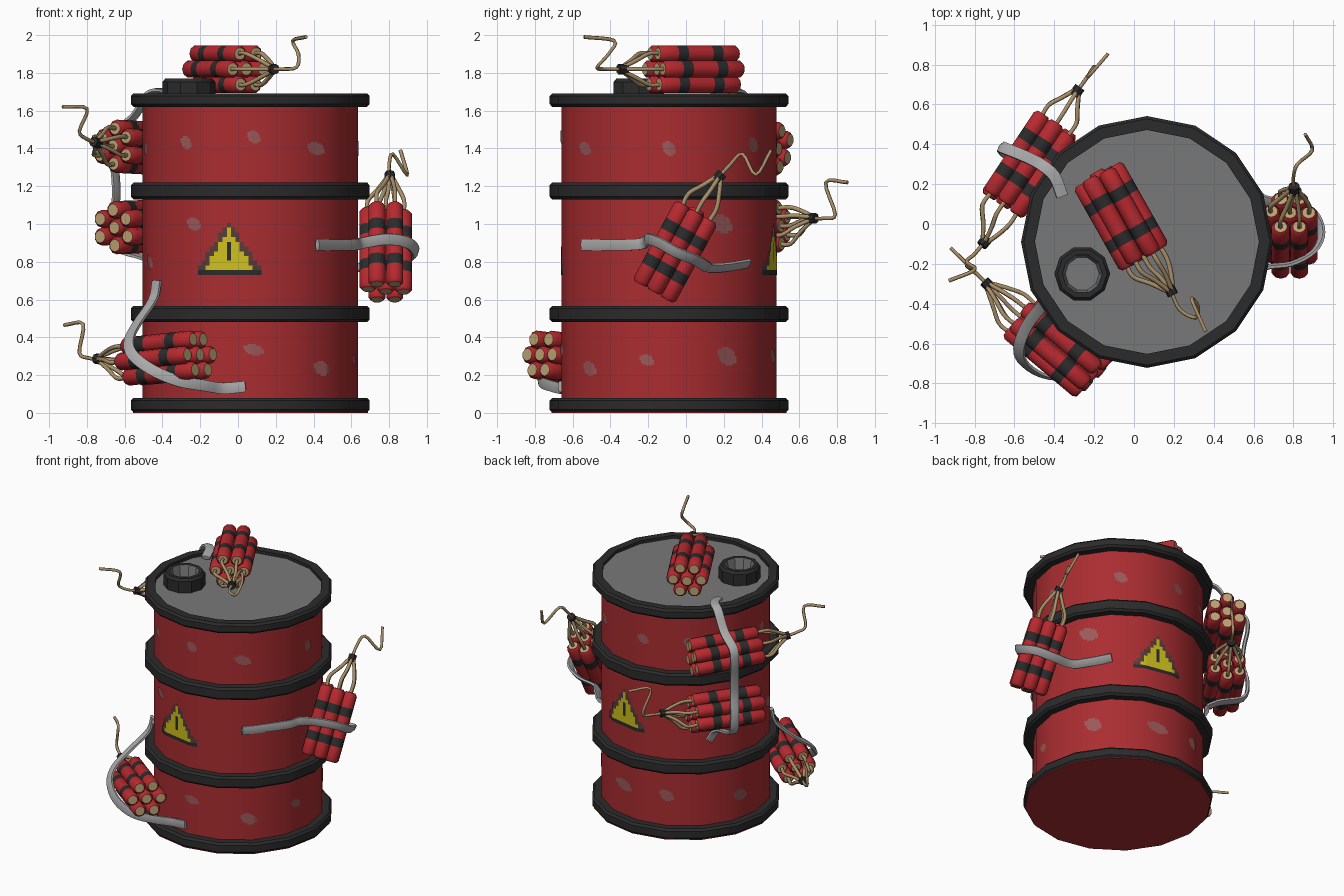
import bpy, bmesh, math, random
from mathutils import Vector as V

if "Cube" in bpy.data.objects:
    bpy.data.objects.remove(bpy.data.objects["Cube"])

random.seed(4)

COLOURS = {
    "barrel_red": (0.40, 0.026, 0.030), "stick_red": (0.47, 0.022, 0.028),
    "black": (0.024, 0.024, 0.024), "lid_grey": (0.19, 0.19, 0.19),
    "tape_grey": (0.40, 0.40, 0.40), "fuse_tan": (0.40, 0.28, 0.14),
    "stick_end_tan": (0.50, 0.36, 0.17), "sign_yellow": (0.62, 0.52, 0.012),
    "scuff": (0.33, 0.10, 0.10), "sign_edge": (0.09, 0.045, 0.04)}
NAMES = list(COLOURS)
MATS = []
for n, c in COLOURS.items():
    m = bpy.data.materials.new(n)
    m.diffuse_color = (*c, 1)
    m.use_nodes = True
    m.node_tree.nodes["Principled BSDF"].inputs["Base Color"].default_value = m.diffuse_color
    MATS.append(m)

CX, CY, R = 0.065, -0.09, 0.57      # barrel axis and radius
SIDES = 16
Z = V((0, 0, 1))


def build(name, parts, recalc=True, angle=35):
    """parts: list of (verts, faces, colour name per face) joined to one object."""
    bm = bmesh.new()
    for verts, faces, cols in parts:
        vs = [bm.verts.new(v) for v in verts]
        for f, c in zip(faces, cols):
            bm.faces.new([vs[i] for i in f]).material_index = NAMES.index(c)
    bmesh.ops.remove_doubles(bm, verts=bm.verts, dist=1e-5)
    if recalc:
        bmesh.ops.recalc_face_normals(bm, faces=bm.faces)
    used = sorted({f.material_index for f in bm.faces})
    for f in bm.faces:
        f.material_index = used.index(f.material_index)
    me = bpy.data.meshes.new(name)
    bm.to_mesh(me)
    for i in used:
        me.materials.append(MATS[i])
    ob = bpy.data.objects.new(name, me)
    bpy.context.collection.objects.link(ob)
    bpy.ops.object.select_all(action='DESELECT')
    bpy.context.view_layer.objects.active = ob
    ob.select_set(True)
    bpy.ops.object.shade_smooth_by_angle(angle=math.radians(angle))
    return ob


def lathe(o, axis, ref, prof, sides, closed=False):
    """prof: (radius, distance, colour of the segment that starts here)."""
    u, o = V(ref), V(o)
    v = axis.cross(u)
    verts = [o + axis * t + (u * math.cos(a) + v * math.sin(a)) * r
             for r, t, c in prof
             for a in [2 * math.pi * k / sides for k in range(sides)]]
    n, faces, cols = len(prof), [], []
    for i in range(n if closed else n - 1):
        j = (i + 1) % n
        for k in range(sides):
            l = (k + 1) % sides
            a, b, c, d = i * sides + k, i * sides + l, j * sides + l, j * sides + k
            if prof[i][0] < 1e-6:
                faces.append((a, c, d))
            elif prof[j][0] < 1e-6:
                faces.append((a, b, c))
            else:
                faces.append((a, b, c, d))
            cols.append(prof[i][2])
    return verts, faces, cols


def smooth_path(pts, n=4):
    p = [V(q) for q in pts]
    p = [p[0] * 2 - p[1]] + p + [p[-1] * 2 - p[-2]]
    out = []
    for a, b, c, d in zip(p, p[1:], p[2:], p[3:]):
        for k in range(n):
            t = k / n
            out.append((b * 2 + (c - a) * t + (a * 2 - b * 5 + c * 4 - d) * t * t
                        + (b * 3 - a - c * 3 + d) * t ** 3) / 2)
    return out + [p[-2]]


def sweep(pts, w, h, sides, colour, ref, n=4):
    """Elliptic section (w along ref, h across) along a smooth path."""
    p, verts, faces, side = smooth_path(pts, n), [], [], V(ref)
    for i, q in enumerate(p):
        t = (p[min(i + 1, len(p) - 1)] - p[max(i - 1, 0)]).normalized()
        side = (side - t * side.dot(t)).normalized()
        up = t.cross(side)
        for k in range(sides):
            a = 2 * math.pi * (k + 0.5) / sides
            verts.append(q + side * w * math.cos(a) + up * h * math.sin(a))
    for i in range(len(p) - 1):
        for k in range(sides):
            l = (k + 1) % sides
            faces.append((i * sides + k, i * sides + l, (i + 1) * sides + l, (i + 1) * sides + k))
    m = (len(p) - 1) * sides
    faces += [tuple(range(sides))[::-1], tuple(range(m, m + sides))]
    return verts, faces, [colour] * len(faces)


# barrel body with lid, and four black hoops
body = [(0, 0, "barrel_red"), (0.622, 0, "barrel_red"), (0.622, 0.012, "barrel_red"),
        (R, 0.012, "barrel_red"), (R, 1.67, "lid_grey"), (0, 1.67, "lid_grey")]
build("barrel_body", [lathe((CX, CY, 0), Z, (1, 0, 0), body, SIDES)])
for name, z0, z1 in (("bottom_hoop", 0.002, 0.08), ("lower_hoop", 0.48, 0.567),
                     ("upper_hoop", 1.13, 1.22), ("top_hoop", 1.62, 1.692)):
    prof = [(r, z, "black") for r, z in ((0.562, z0), (0.618, z0), (0.632, z0 + 0.015),
                                         (0.632, z1 - 0.015), (0.618, z1), (0.562, z1))]
    build(name, [lathe((CX, CY, 0), Z, (1, 0, 0), prof, SIDES, True)])

# filler cap on the lid
cap = [(0.14, 1.66, "black"), (0.14, 1.752, "black"), (0.125, 1.77, "black"),
       (0.1, 1.77, "lid_grey"), (0.085, 1.69, "lid_grey"), (0, 1.69, "lid_grey")]
build("filler_cap", [lathe((-0.26, -0.25, 0), Z, (1, 0, 0), cap, 10)])


def decal(name, az, zc, w, h, nx, nz, rule):
    """Thin painted cells lying on the faceted barrel wall."""
    def pt(i, j):
        a = math.radians(az) + (i / nx - 0.5) * w / R
        step = 2 * math.pi / SIDES
        r = R * math.cos(step / 2) / math.cos(a % step - step / 2) + 0.004
        return V((CX + r * math.cos(a), CY + r * math.sin(a), zc + (j / nz - 0.5) * h))
    verts = [pt(i, j) for j in range(nz + 1) for i in range(nx + 1)]
    faces, cols = [], []
    for j in range(nz):
        for i in range(nx):
            c = rule((i + 0.5) / nx * 2 - 1, (j + 0.5) / nz)
            if c:
                a = j * (nx + 1) + i
                faces.append((a, a + 1, a + nx + 2, a + nx + 1))
                cols.append(c)
    ob = build(name, [(verts, faces, cols)], False)
    return ob


def sign_rule(u, v):
    lim = 1.08 - v
    if abs(u) > lim:
        return None
    if v < 0.1:
        return "black"
    if abs(u) > lim - 0.2:
        return "sign_edge"
    return "black" if abs(u) < 0.1 and 0.3 < v < 0.6 else "sign_yellow"


def scuff_rule(u, v):
    return "scuff" if abs(u + (v - 0.5) * 0.4) ** 3 + abs(v * 2 - 1) ** 3 < 0.75 else None


# warning signs front and back, worn patches all round
for name, az in (("front_sign", 258.4), ("back_sign", 78.4)):
    decal(name, az, 0.868, 0.35, 0.275, 15, 11, sign_rule)
scuffs = [(233, 1.43, .07, .07), (272, 1.46, .07, .07), (308, 1.40, .11, .07), (238, 1.0, .09, .07),
          (272, .335, .11, .06), (312, .235, .11, .08), (0, 1.4, .07, .08), (348, .28, .08, .06),
          (33, .30, .12, .10), (30, 1.0, .13, .10), (52, 1.42, .09, .08), (95, 1.42, .08, .07),
          (78, .30, .15, .08), (112, .30, .10, .08), (128, 1.42, .09, .08), (165, .25, .12, .08),
          (190, 1.4, .09, .07), (200, .8, .09, .08)]
for i, (az, z, w, h) in enumerate(scuffs):
    decal(f"worn_patch_{i}", az, z, w, h, 10, 8, scuff_rule)


def bundle(name, centre, axis, out, turn, clasp, fuse):
    """Seven banded sticks, their wires gathered in a clasp, and one main fuse."""
    c, a, clasp, r, L = V(centre), V(axis).normalized(), V(clasp), 0.047, 0.48
    n = V(out)
    n = (n - a * n.dot(a)).normalized()
    u = n.cross(a)
    sticks, wires = [], []
    for k in range(7):
        ang = math.radians(60 * k + turn)
        o = V() if k == 6 else (u * math.cos(ang) + n * math.sin(ang)) * 2 * r
        s = c + o - a * (L / 2 + random.uniform(-0.012, 0.012))
        prof = [(0, 0, "stick_end_tan"), (0.033, 0, "stick_red"), (r, 0.018, "stick_red"),
                (r, 0.105, "black"), (r, 0.165, "stick_red"), (r, 0.315, "black"),
                (r, 0.375, "stick_red"), (r, L - 0.018, "stick_red"),
                (0.033, L, "stick_end_tan"), (0, L, "stick_end_tan")]
        sticks.append(lathe(s, a, u, prof, 10))
        e = c + a * L / 2
        mid = e.lerp(clasp, 0.62)
        wires.append(sweep([e + o - a * 0.02, e + o * 1.03 + a * 0.06, mid + o * 0.62,
                            clasp + o * 0.13], 0.012, 0.012, 6, "fuse_tan", n))
    build(name + "_sticks", sticks, angle=40)
    build(name + "_wires", wires, angle=70)
    d = (V(fuse[0]) - clasp).normalized()
    prof = [(0, -0.025, "black"), (0.028, -0.025, "black"), (0.028, 0.025, "black"), (0, 0.025, "black")]
    build(name + "_clasp", [lathe(clasp, d, d.orthogonal().normalized(), prof, 8)])
    build(name + "_fuse", [sweep([clasp] + fuse, 0.010, 0.010, 6, "fuse_tan", d.orthogonal())], angle=70)


# the five dynamite bundles
bundle("lid_bundle", (-0.068, 0.045, 1.82), (0.49, -0.87, 0), Z, 0, (0.185, -0.335, 1.82),
       [(.23, -.43, 1.82), (.31, -.47, 1.83), (.32, -.41, 1.90), (.29, -.38, 1.97), (.36, -.54, 1.99)])
bundle("upper_left_bundle", (-0.525, 0.30, 1.405), (-0.55, -0.83, 0.03), (-0.834, 0.552, 0), 0,
       (-0.75, -0.09, 1.43),
       [(-.80, -.15, 1.45), (-.84, -.19, 1.49), (-.80, -.23, 1.61), (-.93, -.285, 1.62)])
bundle("lower_left_bundle", (-0.525, 0.30, 0.985), (0.55, 0.83, 0.02), (-0.834, 0.552, 0), 0,
       (-0.286, 0.667, 1.03),
       [(-.24, .73, 1.03), (-.20, .79, 1.05), (-.23, .74, 1.22), (-.13, .855, 1.22)])
bundle("right_bundle", (0.783, -0.055, 0.857), (0, 0.476, 0.88), (1, 0, 0), 30,
       (0.804, 0.175, 1.249),
       [(.80, .23, 1.31), (.82, .30, 1.37), (.895, .37, 1.26), (.86, .45, 1.39)])
bundle("front_left_bundle", (-0.384, -0.62, 0.29), (-0.766, 0.643, -0.08), (-0.643, -0.766, 0), 30,
       (-0.735, -0.305, 0.285),
       [(-.79, -.25, .29), (-.84, -.21, .32), (-.82, -.22, .47), (-.92, -.12, .465)])

# tape strips that hold the bundles on
build("right_tape", [sweep([(.42, -.55, .89), (.61, -.30, .89), (.66, -.22, .90), (.79, -.20, .92),
      (.90, -.14, .90), (.94, -.05, .85), (.90, .05, .81), (.79, .10, .78), (.65, .12, .77),
      (.58, .20, .77), (.47, .33, .79)], .034, .014, 6, "tape_grey", Z)])
build("front_left_tape", [sweep([(-.43, -.38, .70), (-.45, -.40, .60), (-.53, -.50, .48), (-.575, -.61, .39),
      (-.56, -.69, .31), (-.46, -.76, .23), (-.32, -.77, .17), (-.18, -.72, .145), (-.08, -.66, .13),
      (.04, -.665, .14)], .034, .014, 6, "tape_grey", (-.7, .6, -.4))])
build("left_tape", [sweep([(-.36, .14, 1.69), (-.40, .24, 1.705), (-.47, .30, 1.69), (-.55, .34, 1.57),
      (-.65, .38, 1.49), (-.665, .385, 1.40), (-.65, .365, 1.27), (-.645, .36, 1.14), (-.665, .385, .99),
      (-.64, .37, .87), (-.50, .30, .82), (-.42, .26, .77), (-.39, .29, .71)],
      .034, .014, 6, "tape_grey", (.55, .83, 0))])
